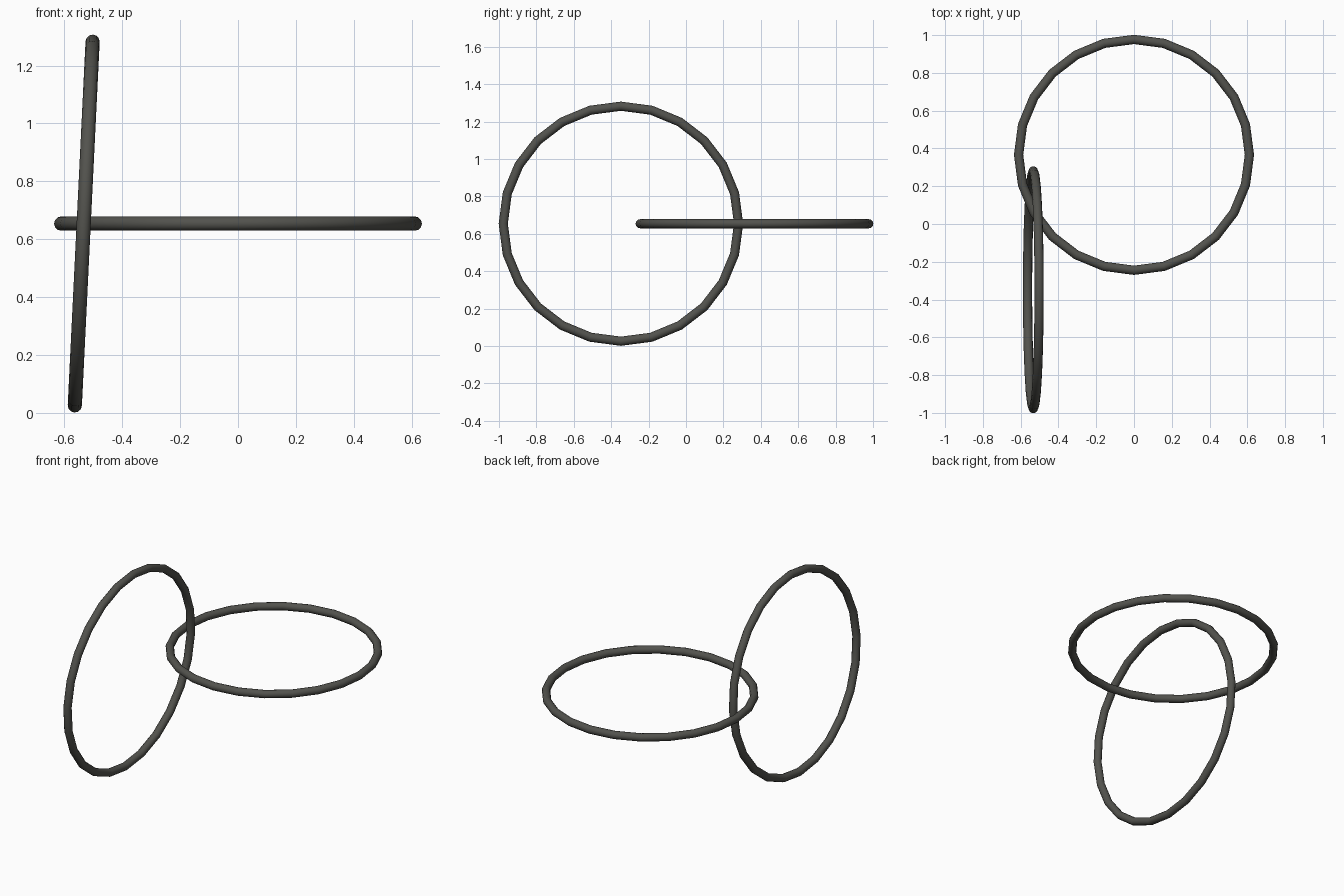
import bpy
import math

if "Cube" in bpy.data.objects:
    bpy.data.objects.remove(bpy.data.objects["Cube"])

# Single dark grey metal colour
metal = bpy.data.materials.new("dark_grey_metal")
metal.diffuse_color = (0.085, 0.085, 0.075, 1)
metal.use_nodes = True
metal.node_tree.nodes["Principled BSDF"].inputs["Base Color"].default_value = metal.diffuse_color


def ring(name, centre, radius, tube, tilt):
    """Low-poly ring: 24 segments around, smooth round tube."""
    bpy.ops.mesh.primitive_torus_add(
        major_segments=24, minor_segments=12,
        major_radius=radius, minor_radius=tube,
        location=centre, rotation=(0, math.radians(tilt), 0))
    ob = bpy.context.object
    ob.name = name
    ob.data.materials.append(metal)
    bpy.ops.object.shade_smooth_by_angle(angle=math.radians(40))
    return ob


# Flat-lying ring
ring("horizontal_ring", (0, 0.366, 0.654), 0.611, 0.0245, 0)

# Upright ring linked through it, leaning slightly to the right at the top
ring("upright_ring", (-0.533, -0.348, 0.654), 0.629, 0.0245, 92.8)
